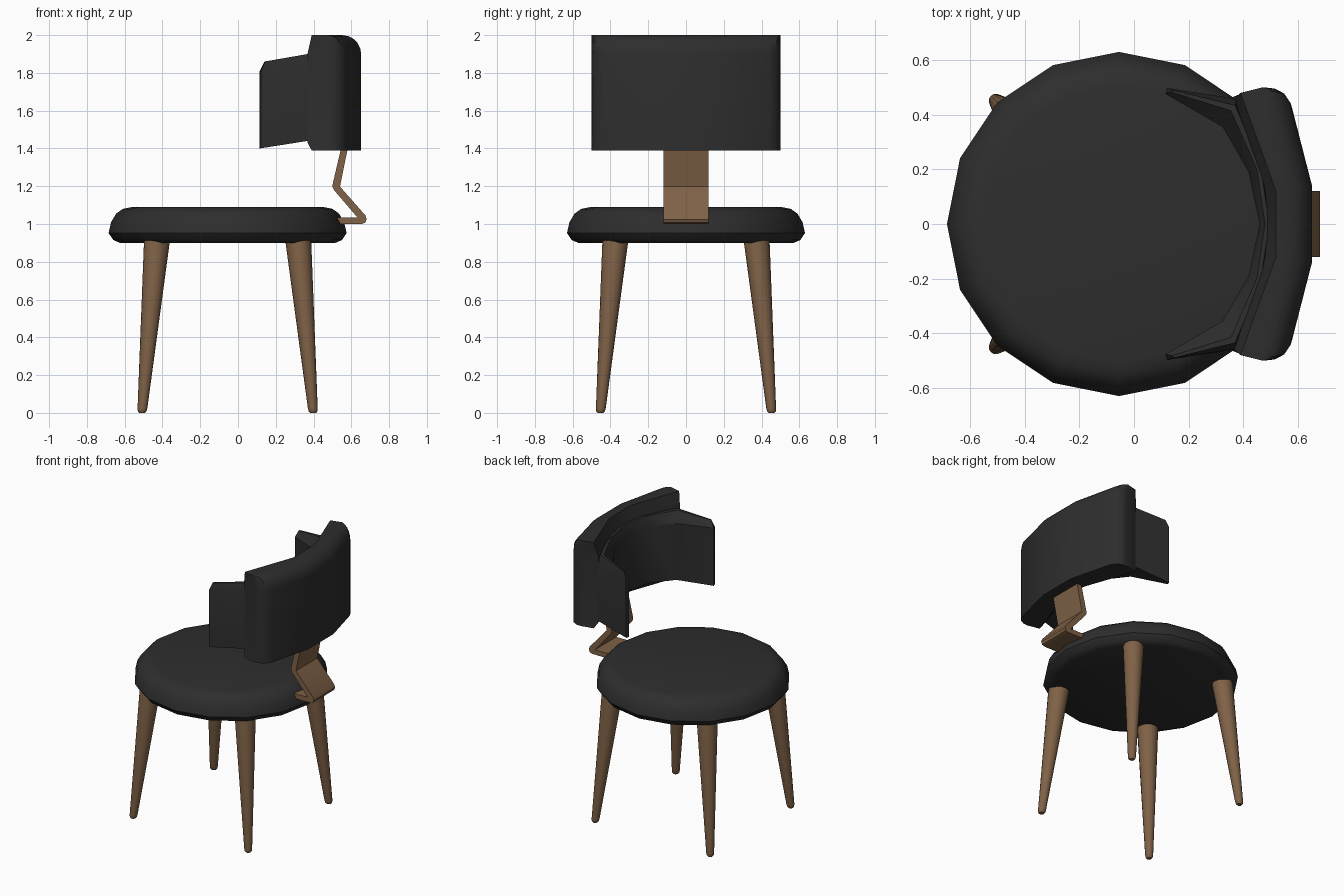
import bpy, bmesh, math

if "Cube" in bpy.data.objects:
    bpy.data.objects.remove(bpy.data.objects["Cube"])

def material(name, col):
    m = bpy.data.materials.new(name)
    m.diffuse_color = (*col, 1)
    m.use_nodes = True
    m.node_tree.nodes["Principled BSDF"].inputs["Base Color"].default_value = m.diffuse_color
    return m

BLACK = material("black leather", (0.027, 0.027, 0.027))
WOOD = material("brown wood", (0.215, 0.122, 0.063))
CX = -0.055  # seat centre

def loft(name, rings, mat, angle=35):
    """Skin a list of equal closed rings and cap both ends."""
    bm = bmesh.new()
    vs = [[bm.verts.new(p) for p in r] for r in rings]
    n = len(rings[0])
    for a, b in zip(vs, vs[1:]):
        for i in range(n):
            j = (i + 1) % n
            bm.faces.new((a[i], a[j], b[j], b[i]))
    bm.faces.new(vs[0][::-1])
    bm.faces.new(vs[-1])
    bmesh.ops.recalc_face_normals(bm, faces=bm.faces)
    me = bpy.data.meshes.new(name)
    bm.to_mesh(me)
    bm.free()
    ob = bpy.data.objects.new(name, me)
    bpy.context.collection.objects.link(ob)
    me.materials.append(mat)
    bpy.ops.object.select_all(action='DESELECT')
    ob.select_set(True)
    bpy.context.view_layer.objects.active = ob
    bpy.ops.object.shade_smooth_by_angle(angle=math.radians(angle))
    return ob

def circle(x, y, z, r, n):
    return [(x + r * math.cos(2 * math.pi * i / n),
             y + r * math.sin(2 * math.pi * i / n), z) for i in range(n)]

# Seat cushion: sixteen-sided disc with a rounded rim
loft("seat", [circle(CX, 0, z, r, 16) for r, z in
              [(0.57, 0.90), (0.605, 0.915), (0.63, 0.952), (0.617, 1.01),
               (0.59, 1.055), (0.555, 1.08), (0.505, 1.09)]], BLACK)

# Four splayed, tapered legs
for fy, row in ((-1, "front"), (1, "back")):
    for fx, side in ((-1, "left"), (1, "right")):
        rings = []
        for z, r in [(0, 0.016), (0.008, 0.023), (0.025, 0.026),
                     (0.9, 0.068), (0.92, 0.068)]:
            d = 0.453 - 0.078 * z / 0.9
            rings.append(circle(CX + fx * d, fy * d, z, r, 16))
        loft(f"{row}_{side}_leg", rings, WOOD)

# Bent wooden strap between seat and backrest
strap = [(0.50, 1.0), (0.655, 1.0), (0.673, 1.007), (0.681, 1.025),
         (0.675, 1.045), (0.54, 1.198), (0.585, 1.42), (0.55, 1.42),
         (0.502, 1.215), (0.50, 1.197), (0.508, 1.18), (0.632, 1.035), (0.50, 1.035)]
loft("back_strap", [[(x, y, z) for x, z in strap] for y in (-0.12, 0.12)], WOOD, 30)

# Backrest shell: plan outline stacked upward, rounded at the outer top edge
# each point: full plan position, then position after full pull-in at the top
plan = [((0.48, 0.12), (0.52, 0.12)), ((0.368, 0.458), (0.39, 0.48)),
        ((0.48, 0.50), (0.47, 0.50)), ((0.515, 0.496), (0.475, 0.498)),
        ((0.55, 0.478), (0.483, 0.49)), ((0.575, 0.44), (0.49, 0.455)),
        ((0.652, 0.14), (0.55, 0.14))]
plan = plan + [((a, -b), (c, -d)) for (a, b), (c, d) in plan[::-1]]

def shell_ring(z, inner, outer):
    ring = []
    for i, (p, q) in enumerate(plan):
        t = inner if i in (0, 1, 12, 13) else outer
        ring.append((p[0] + (q[0] - p[0]) * t, p[1] + (q[1] - p[1]) * t, z))
    return ring

rings = [shell_ring(1.39, 1, 0), shell_ring(1.43, 0, 0)]
for k in range(6):
    a = math.pi / 2 * k / 5
    s = math.sin(a)
    rings.append(shell_ring(1.9 + 0.1 * s, s, 1 - math.cos(a)))
loft("backrest_shell", rings, BLACK, 30)

# Wrap-around inner pad: six-sided section swept round, thin at the wing tips
# each station: inner, ridge inner, ridge outer, outer plan points
half = [((0.46, 0), (0.48, 0), (0.495, 0), (0.50, 0)),
        ((0.42, 0.19), (0.45, 0.20), (0.465, 0.205), (0.475, 0.21)),
        ((0.325, 0.355), (0.355, 0.415), (0.37, 0.435), (0.385, 0.457)),
        ((0.115, 0.477), (0.14, 0.482), (0.145, 0.49), (0.122, 0.498))]
stations = [[(x, -y) for x, y in s] for s in half[:0:-1]] + half
rings = []
for a, b, c, d in stations:
    def low(x): return 1.40 + 0.157 * (x - 0.115)
    def high(x): return 1.81 + 0.12 * (x - 0.115)
    def ridge(x): return 1.86 + 0.174 * (x - 0.14)
    rings.append([(*a, low(a[0])), (*a, high(a[0])), (*b, ridge(b[0])),
                  (*c, ridge(c[0])), (*d, high(d[0])), (*d, low(d[0]))])
loft("inner_back_pad", rings, BLACK, 32)
